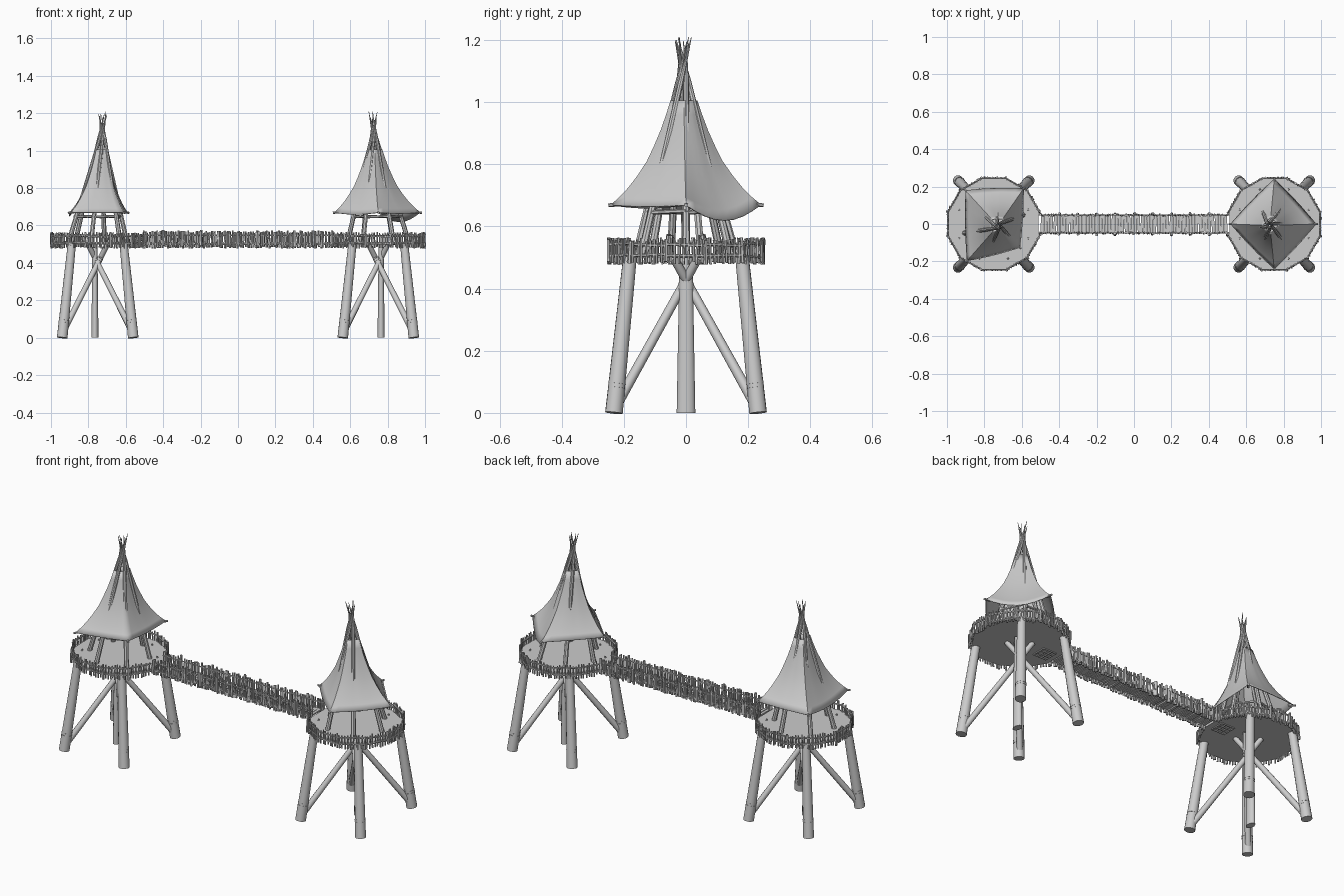
import bpy, bmesh, math, random
from mathutils import Vector, Matrix

random.seed(4)
if "Cube" in bpy.data.objects:
    bpy.data.objects.remove(bpy.data.objects["Cube"])

grey = bpy.data.materials.new("weathered grey")
grey.use_nodes = True
grey.diffuse_color = (0.6, 0.6, 0.6, 1)
grey.node_tree.nodes["Principled BSDF"].inputs["Base Color"].default_value = (0.6, 0.6, 0.6, 1)

TAU = math.tau
FLOOR = 0.505


def finish(bm, name, angle=40):
    bmesh.ops.recalc_face_normals(bm, faces=bm.faces)
    mesh = bpy.data.meshes.new(name)
    bm.to_mesh(mesh)
    bm.free()
    mesh.materials.append(grey)
    ob = bpy.data.objects.new(name, mesh)
    bpy.context.collection.objects.link(ob)
    bpy.ops.object.select_all(action="DESELECT")
    ob.select_set(True)
    bpy.context.view_layer.objects.active = ob
    bpy.ops.object.shade_smooth_by_angle(angle=math.radians(angle))
    return ob


def rod(bm, a, b, r0, r1=None, sides=8, squash=1):
    """Tapered pole from a to b."""
    a, b = Vector(a), Vector(b)
    d = b - a
    m = Matrix.Translation((a + b) / 2) @ d.to_track_quat("Z", "Y").to_matrix().to_4x4()
    m = m @ Matrix.Diagonal((squash, 1, 1, 1))
    bmesh.ops.create_cone(bm, cap_ends=True, segments=sides, radius1=r0,
                          radius2=r0 if r1 is None else r1, depth=d.length, matrix=m)


def band(bm, a, b, t, r):
    """Rope lashing around the pole a-b at fraction t."""
    a, b = Vector(a), Vector(b)
    for k in range(2):
        p = a.lerp(b, t + 0.025 * k)
        rod(bm, p, p + (b - a).normalized() * 0.007, r, sides=12)


def polar(cx, r, ang, z):
    return Vector((cx + r * math.cos(ang), r * math.sin(ang), z))


def slat(bm, p, low, high, r=0.0045):
    """Upright stick with a slightly random lean and length."""
    j = lambda s: random.uniform(-s, s)
    rod(bm, (p.x + j(.004), p.y + j(.004), low + j(.005)),
        (p.x + j(.004), p.y + j(.004), high + j(.007)), r, r * 0.85, sides=5)


def legs(side, cx):
    bm, ties = bmesh.new(), bmesh.new()
    for sx in (-1, 1):
        for sy in (-1, 1):
            foot, top = (cx + sx * .19, sy * .232, 0), (cx + sx * .138, sy * .18, FLOOR)
            rod(bm, foot, top, .0285, .022, 14)
            band(ties, foot, top, .16, .0285)
            # brace crossing below the floor
            low, high = (cx + sx * .18, sy * .215, .04), (cx - sx * .052, -sy * .04, .5)
            rod(bm, low, high, .0165, .014, 10)
            band(ties, low, high, .8, .0165)
    finish(bm, side + "_legs_and_braces")
    finish(ties, side + "_lashings")
    bm = bmesh.new()
    x = cx + math.copysign(.015, cx)
    rod(bm, (x, 0, 0), (x, 0, FLOOR), .03, .021, 14, .65)
    finish(bm, side + "_centre_post")


def platform(side, cx):
    bm = bmesh.new()
    bmesh.ops.create_cone(bm, cap_ends=True, segments=12, radius1=.248, radius2=.248, depth=.012,
                          matrix=Matrix.Translation((cx, 0, FLOOR)) @ Matrix.Rotation(TAU / 24, 4, "Z"))
    # pegs around the floor
    for i in range(8):
        p = polar(cx, .2, (i + .5) * TAU / 8, FLOOR)
        rod(bm, p, p + Vector((0, 0, .014)), .006, .004, 6)
    finish(bm, side + "_floor", 20)

    # hatch frame under the floor beside the bridge
    bm = bmesh.new()
    hx = cx - math.copysign(.165, cx)
    for s in (-.04, -.013, .013, .04):
        rod(bm, (hx + s, -.04, .496), (hx + s, .04, .496), .004, sides=5)
        rod(bm, (hx - .04, s, .495), (hx + .04, s, .495), .004, sides=5)
    finish(bm, side + "_hatch_frame")

    # railing: straight bays, open where the bridge meets it
    bm = bmesh.new()
    inward = math.pi if cx > 0 else 0
    for i in range(12):
        a0, a1 = (i - .5) * TAU / 12, (i + .5) * TAU / 12
        if math.cos(i * TAU / 12 - inward) > .99:
            continue
        for z in (.506, .543):
            rod(bm, polar(cx, .253, a0, z), polar(cx, .253, a1, z + random.uniform(-.006, .006)), .005, sides=6)
        for k in range(9):
            p = polar(cx, .255, a0, 0).lerp(polar(cx, .255, a1, 0), k / 9)
            slat(bm, p, .482, .558, .0065 if k == 0 else .0045)
    finish(bm, side + "_railing")


def tent_frame(side, cx, apex, turn):
    bm = bmesh.new()
    n = 6
    for i in range(n):
        a = turn + i * TAU / n
        foot = polar(cx, .165, a, FLOOR)
        tie = polar(0, .018, a + .5, 1.06) + Vector((apex[0], apex[1], 0))
        tip = tie + (tie - foot).normalized() * random.uniform(.13, .16)
        tip.z = min(tip.z, 1.21)
        rod(bm, foot, tie, .013, .009)
        rod(bm, tie, tip, .009, .001)
        # cross bars below the cloth
        rod(bm, polar(cx, .128, a, .645), polar(cx, .128, a + TAU / n, .65), .007, sides=6)
    finish(bm, side + "_tent_poles")


def roof(side, cx, apex, corners, sags):
    """Draped four-cornered cloth: corners are (angle, radius), sags the edge drops."""
    rings = ((.67, 1), (.695, .88), (.725, .76), (.765, .63), (.81, .505),
             (.86, .405), (.91, .315), (.96, .24), (1.005, .18))
    steps = 8
    bm = bmesh.new()
    loops = []
    for z, f in rings:
        centre = Vector((cx, 0, z)).lerp(Vector((apex[0], apex[1], z)), 1 - f)
        loop = []
        for c in range(4):
            (a0, r0), (a1, r1) = corners[c], corners[(c + 1) % 4]
            p, q = polar(0, r0, a0, 0), polar(0, r1, a1, 0)
            for k in range(steps):
                t = k / steps
                bulge = math.sin(math.pi * t)
                v = p.lerp(q, t) * f * (1 + .12 * bulge * (1 - f * .7))
                # light creases running down the cloth
                v *= 1 + .02 * math.sin(k * 2.4 + c) * bulge * (1.1 - f)
                v.z = -sags[c] * bulge * max(0, (f - .4) / .6)
                loop.append(bm.verts.new(centre + v))
        loops.append(loop)
    for a, b in zip(loops, loops[1:]):
        for i in range(len(a)):
            j = (i + 1) % len(a)
            bm.faces.new((a[i], a[j], b[j], b[i]))
    ob = finish(bm, side + "_tent_cloth", 60)
    mod = ob.modifiers.new("cloth thickness", "SOLIDIFY")
    mod.thickness = .004
    # toggles at the stretched corners
    bm = bmesh.new()
    for a, r in corners:
        rod(bm, polar(cx, r - .03, a, .672), polar(cx, r + .008, a, .668), .007, .006, 6)
    finish(bm, side + "_cloth_toggles")


def bridge():
    bm = bmesh.new()
    n = 58
    for i in range(n):
        x = -.5 + (i + .5) / n
        w = .046 + random.uniform(-.004, .006)
        m = Matrix.Translation((x, 0, FLOOR + random.uniform(-.003, .003))) \
            @ Matrix.Rotation(random.uniform(-.06, .06), 4, "Z") @ Matrix.Diagonal((.0145, w * 2, .008, 1))
        bmesh.ops.create_cube(bm, size=1, matrix=m)
    finish(bm, "bridge_planks")

    bm = bmesh.new()
    for y in (-.048, .048):
        for z in (.5, .548):
            rod(bm, (-.51, y, z), (.51, y, z), .004, sides=6)
        for i in range(73):
            slat(bm, Vector((-.5 + i / 72, y, 0)), .482, .566, .0058)
        # stouter posts outside the slats
        for i in range(11):
            slat(bm, Vector((-.5 + i / 10, y * 1.15, 0)), .49, .57, .008)
    finish(bm, "bridge_sides")


Q = math.pi / 2
towers = (
    ("right", -.75, (-.728, -.01), .3,
     ((math.radians(50), .25), (math.radians(130), .235), (math.radians(234), .245), (math.radians(318), .19)),
     (.0, .02, .0, .005)),
    ("left", .75, (.727, -.008), 0,
     ((0, .225), (Q, .242), (2 * Q, .235), (3 * Q, .242)),
     (.05, .0, .01, .005)),
)
for side, cx, apex, turn, corners, sags in towers:
    legs(side, cx)
    platform(side, cx)
    tent_frame(side, cx, apex, turn)
    roof(side, cx, apex, corners, sags)
bridge()
